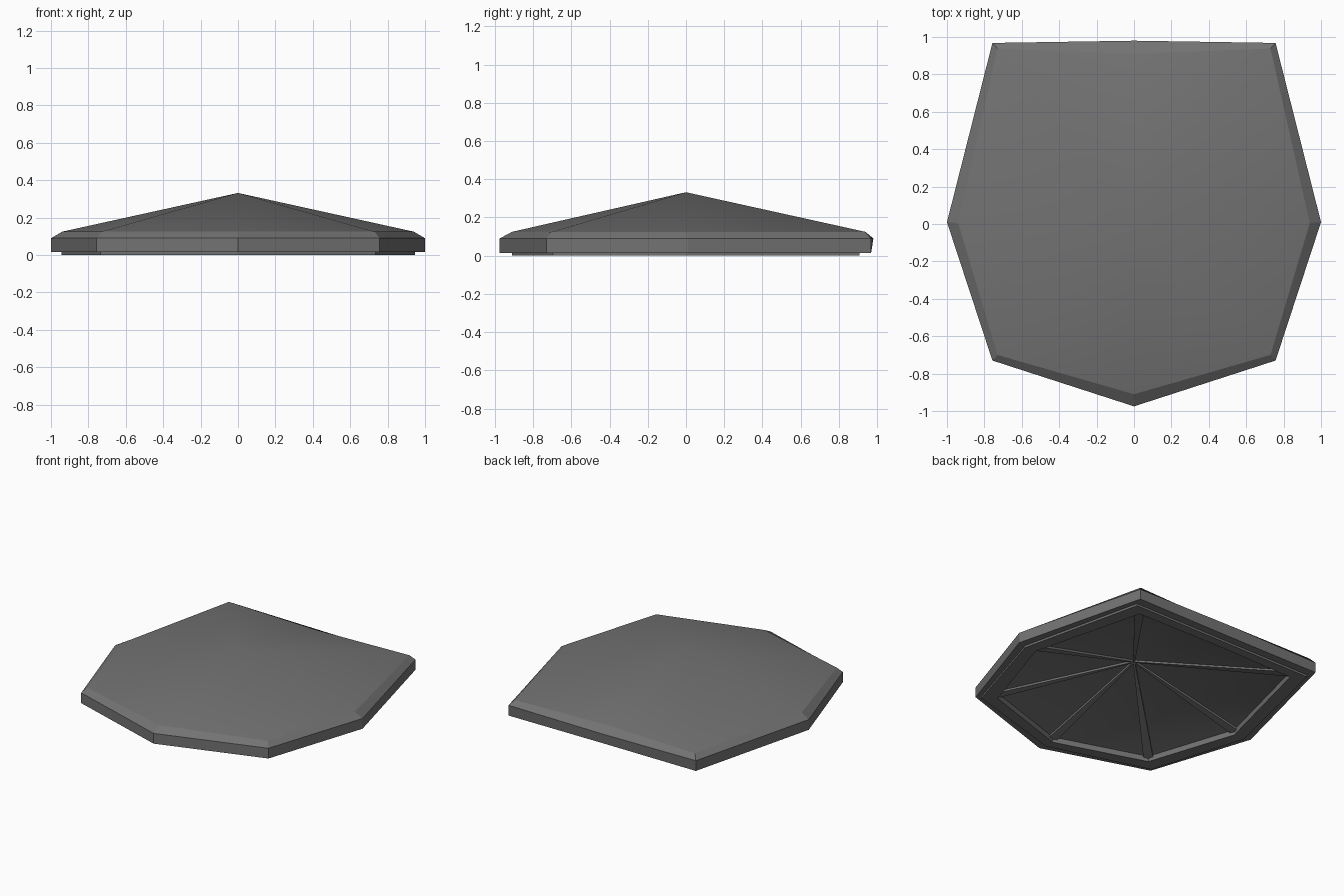
import bpy
from math import radians
from mathutils import Vector

if "Cube" in bpy.data.objects:
    bpy.data.objects.remove(bpy.data.objects["Cube"])

# Half outlines (x >= 0), front centre to back centre; mirrored below
OUTER = [(0, -0.975), (0.757, -0.73), (1.0, 0.01), (0.757, 0.968), (0, 0.98)]
INSET = [(0, -0.91), (0.73, -0.70), (0.94, 0.005), (0.73, 0.938), (0, 0.91)]
LIP = [(0, -0.91), (0.735, -0.695), (0.945, 0.005), (0.735, 0.907), (0, 0.907)]

dark = bpy.data.materials.new("dark_grey")
dark.diffuse_color = (0.17, 0.17, 0.17, 1)
dark.use_nodes = True
dark.node_tree.nodes["Principled BSDF"].inputs["Base Color"].default_value = dark.diffuse_color


def mirrored(half):
    return half + [(-x, y) for x, y in reversed(half[1:-1])]


def ring(half, z, s=1.0):
    return [(x * s, y * s, z) for x, y in mirrored(half)]


def make(name, verts, faces):
    me = bpy.data.meshes.new(name)
    me.from_pydata(verts, [], faces)
    me.update()
    me.materials.append(dark)
    ob = bpy.data.objects.new(name, me)
    bpy.context.collection.objects.link(ob)
    return ob


def lathe(name, rings, bottom_tip=None, top_tip=None, closed=False):
    """Skin a stack of eight-point rings, with tips or as a closed loop."""
    n = len(rings[0])
    verts = [v for r in rings for v in r]
    count = len(rings)
    faces = []
    for k in range(count if closed else count - 1):
        a, b = k * n, ((k + 1) % count) * n
        for i in range(n):
            j = (i + 1) % n
            faces.append((a + i, a + j, b + j, b + i))
    if bottom_tip:
        verts.append(bottom_tip)
        t = len(verts) - 1
        faces += [((i + 1) % n, i, t) for i in range(n)]
    if top_tip:
        verts.append(top_tip)
        t, a = len(verts) - 1, (count - 1) * n
        faces += [(a + i, a + (i + 1) % n, t) for i in range(n)]
    return make(name, verts, faces)


# Roof shell: hollow underside, vertical rim, chamfer and shallow peak
rim_bottom = ring(OUTER, 0.015)
rim_bottom[4] = (0, 0.965, 0.015)
roof = lathe("canopy_roof",
             [ring(OUTER, 0.04, 0.86), ring(OUTER, 0.015, 0.86), rim_bottom,
              ring(OUTER, 0.09), ring(INSET, 0.125)],
             bottom_tip=(0, 0, 0.255), top_tip=(0, 0, 0.332))
bpy.context.view_layer.objects.active = roof
roof.select_set(True)
bpy.ops.object.shade_smooth_by_angle(angle=radians(18))

# Lip under the rim
lathe("under_lip",
      [ring(OUTER, 0.02, 0.86), ring(OUTER, 0.0, 0.86),
       ring(LIP, 0.0), ring(LIP, 0.02)], closed=True)

# Tapered ribs from the peak to each corner (none at the straight back edge)
for i, (x, y) in enumerate(mirrored(OUTER)):
    if i == 4:
        continue
    end = Vector((x, y, 0)) * 0.87
    side = Vector((-y, x, 0)).normalized()
    verts = []
    for p, w, lo, hi in ((Vector((0, 0, 0)), 0.006, 0.24, 0.258),
                         (end, 0.033, 0.02, 0.045)):
        for sx, z in ((-1, lo), (1, lo), (1, hi), (-1, hi)):
            verts.append(p + side * w * sx + Vector((0, 0, z)))
    make(f"rib_{i + 1}", verts,
         [(0, 1, 2, 3), (7, 6, 5, 4), (0, 4, 5, 1),
          (1, 5, 6, 2), (2, 6, 7, 3), (3, 7, 4, 0)])
